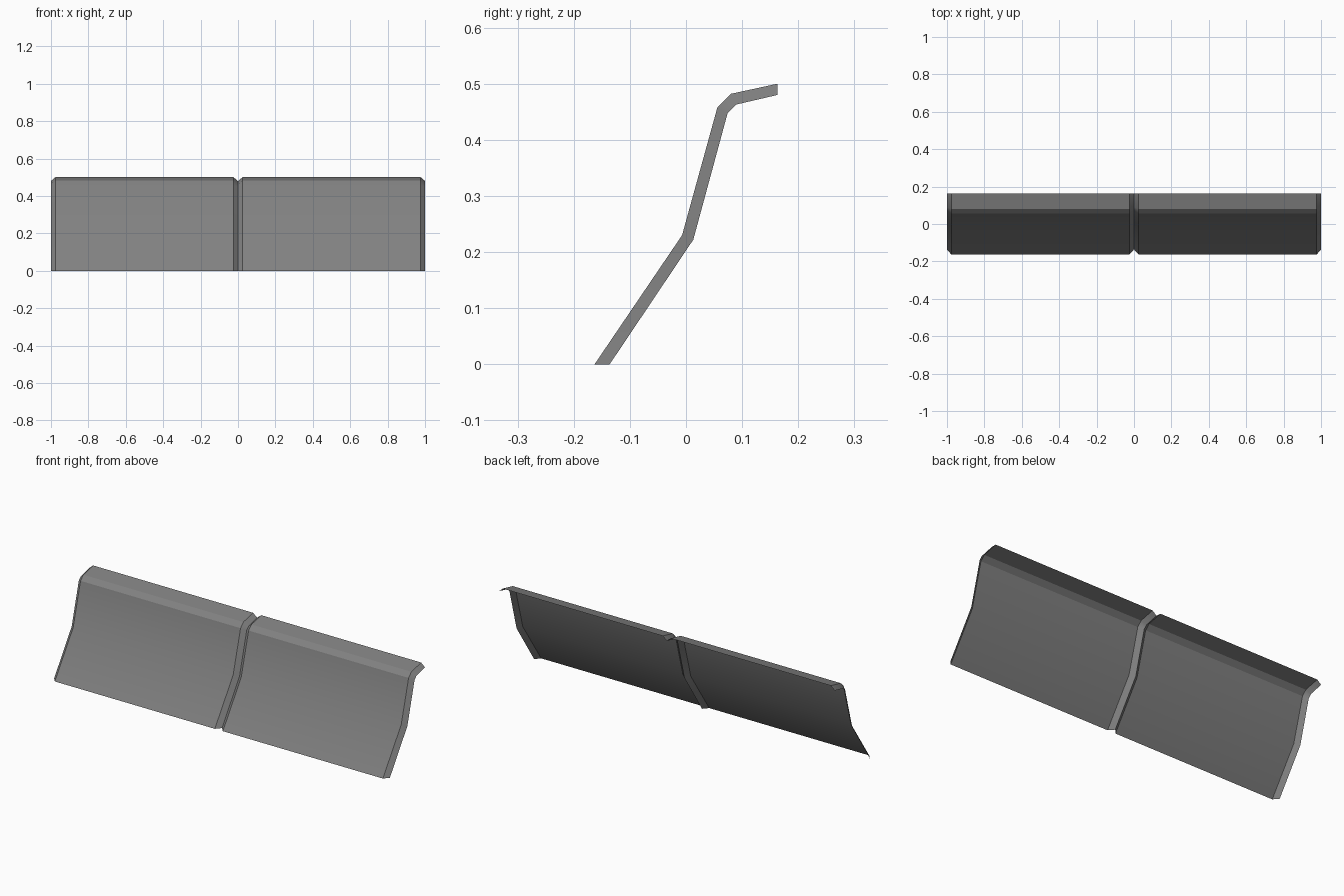
import bpy
import bmesh
import math

cube = bpy.data.objects.get("Cube")
if cube:
    bpy.data.objects.remove(cube, do_unlink=True)

# Single grey finish
grey = bpy.data.materials.new("plain_grey")
grey.use_nodes = True
GREY = (0.22, 0.22, 0.22, 1)
grey.diffuse_color = GREY
grey.node_tree.nodes["Principled BSDF"].inputs["Base Color"].default_value = GREY

# Side profiles (y, z): front skin, and the line its ends fold back to
SKIN = [(-0.163, 0), (-0.007, 0.23), (0.056, 0.458), (0.08, 0.482), (0.163, 0.5)]
FOLD = [(-0.136, 0), (0.013, 0.222), (0.074, 0.447), (0.09, 0.463), (0.163, 0.48)]


def panel(name, side):
    """Thin bent sheet with a chamfered return along both ends."""
    bm = bmesh.new()
    stations = [(0, FOLD), (0.024, SKIN), (0.977, SKIN), (1, FOLD)]
    if side < 0:
        stations.reverse()
    columns = [[bm.verts.new((side * x, y, z)) for y, z in profile]
               for x, profile in stations]
    for a, b in zip(columns, columns[1:]):
        for i in range(len(SKIN) - 1):
            bm.faces.new((a[i], b[i], b[i + 1], a[i + 1]))
    mesh = bpy.data.meshes.new(name)
    bm.to_mesh(mesh)
    bm.free()
    mesh.materials.append(grey)
    obj = bpy.data.objects.new(name, mesh)
    bpy.context.collection.objects.link(obj)
    bpy.ops.object.select_all(action="DESELECT")
    obj.select_set(True)
    bpy.context.view_layer.objects.active = obj
    bpy.ops.object.shade_smooth_by_angle(angle=math.radians(25))


# Two matching panels meeting in a groove at the centre
panel("left_panel", 1)
panel("right_panel", -1)
